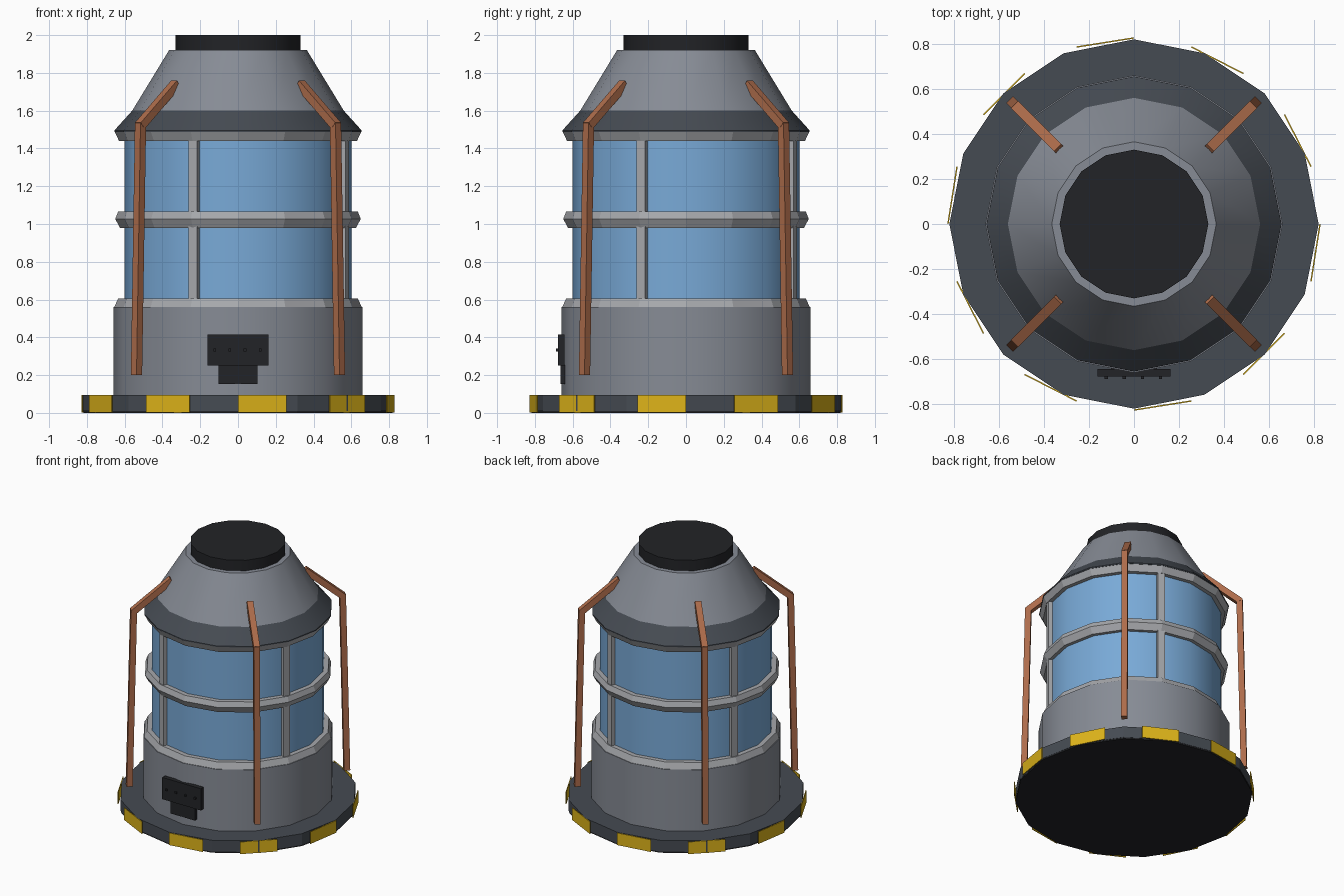
import bpy, bmesh, math
from mathutils import Vector, Matrix

if "Cube" in bpy.data.objects:
    bpy.data.objects.remove(bpy.data.objects["Cube"])

def mat(name, r, g, b):
    m = bpy.data.materials.new(name)
    m.diffuse_color = (r, g, b, 1)
    m.use_nodes = True
    m.node_tree.nodes["Principled BSDF"].inputs["Base Color"].default_value = m.diffuse_color
    return m

SLATE = mat("slate", 0.06, 0.07, 0.085, )
BLACK = mat("black", 0.016, 0.017, 0.02)
STEEL = mat("steel", 0.24, 0.26, 0.30)
TRIM = mat("trim", 0.38, 0.39, 0.41)
GLASS = mat("glass", 0.19, 0.40, 0.68)
COPPER = mat("copper", 0.42, 0.15, 0.07)
YELLOW = mat("yellow", 0.72, 0.45, 0.01)
N = 16

def finish(name, bm, material, smooth=False):
    bmesh.ops.recalc_face_normals(bm, faces=bm.faces)
    me = bpy.data.meshes.new(name)
    bm.to_mesh(me)
    bm.free()
    me.materials.append(material)
    if smooth:
        me.shade_smooth()
        me.set_sharp_from_angle(angle=math.radians(30))
    ob = bpy.data.objects.new(name, me)
    bpy.context.collection.objects.link(ob)
    return ob

def lathe(name, profile, material, smooth=False, closed=False):
    """Revolve (radius, z) points; open profiles get end caps, closed ones form a ring."""
    bm = bmesh.new()
    loops = [[bm.verts.new((r * math.cos(a), r * math.sin(a), z))
              for a in (2 * math.pi * i / N for i in range(N))] for r, z in profile]
    pairs = list(zip(loops, loops[1:]))
    if closed:
        pairs.append((loops[-1], loops[0]))
    else:
        bm.faces.new(loops[0])
        bm.faces.new(loops[-1])
    for lo, hi in pairs:
        for i in range(N):
            j = (i + 1) % N
            bm.faces.new((lo[i], lo[j], hi[j], hi[i]))
    return finish(name, bm, material, smooth)

def box(name, size, matrix, material):
    bm = bmesh.new()
    bmesh.ops.create_cube(bm, size=1, matrix=matrix @ Matrix.Diagonal((*size, 1)))
    return finish(name, bm, material)

def around(deg):
    return Matrix.Rotation(math.radians(deg), 4, 'Z')

def at(x, y, z):
    return Matrix.Translation((x, y, z))

def beam(name, p, q, width, deg, material):
    """Square bar between two (radius, z) points in the vertical plane at angle deg."""
    tilt = math.atan2(q[0] - p[0], q[1] - p[1])
    length = math.hypot(q[0] - p[0], q[1] - p[1])
    m = around(deg) @ at((p[0] + q[0]) / 2, 0, (p[1] + q[1]) / 2) @ Matrix.Rotation(tilt, 4, 'Y')
    return box(name, (width, width, length), m, material)

# Base plate with dark underside
lathe("foot_pad", [(0.818, 0), (0.818, 0.01)], BLACK)
lathe("base_plate", [(0.82, 0.01), (0.82, 0.095)], SLATE)

# Hazard stripes around the base
for k in range(10):
    box(f"hazard_stripe_{k}", (0.006, 0.26, 0.092),
        around(27 + 36 * k) @ at(0.816, 0, 0.049), YELLOW)

# Lower housing, glass and cage rings
lathe("lower_housing", [(0.66, 0.09), (0.66, 0.56), (0.6, 0.56)], STEEL, True)
lathe("glass_cylinder", [(0.6, 0.55), (0.6, 1.48)], GLASS, True)
lathe("lower_ring", [(0.58, 0.555), (0.655, 0.56), (0.635, 0.605), (0.58, 0.605)], TRIM, closed=True)
lathe("middle_ring", [(0.58, 0.98), (0.625, 0.98), (0.65, 1.027), (0.635, 1.065), (0.58, 1.065)],
      TRIM, closed=True)
lathe("upper_ring", [(0.58, 1.44), (0.63, 1.44), (0.652, 1.487), (0.58, 1.487)], TRIM, closed=True)

# Window mullions
for k in range(4):
    box(f"mullion_{k}", (0.05, 0.05, 0.88), around(-22.5 + 90 * k) @ at(0.6, 0, 1.02), TRIM)

# Roof: dark eave, cone and top cap
lathe("roof_eave", [(0.655, 1.487), (0.655, 1.495), (0.56, 1.6)], SLATE, True)
lathe("roof_cone", [(0.56, 1.6), (0.365, 1.92)], STEEL, True)
lathe("top_cap", [(0.33, 1.915), (0.33, 2.0)], BLACK, True)

# Copper struts
for k in range(4):
    beam(f"strut_post_{k}", (0.76, 0.2), (0.73, 1.535), 0.042, 45 + 90 * k, COPPER)
    beam(f"strut_brace_{k}", (0.735, 1.52), (0.465, 1.742), 0.044, 45 + 90 * k, COPPER)

# Control panel on the front
box("control_panel", (0.325, 0.034, 0.165), at(0, -0.661, 0.333), BLACK)
box("panel_tray", (0.205, 0.03, 0.1), at(0, -0.65, 0.203), BLACK)
for k in range(4):
    box(f"panel_stud_{k}", (0.014, 0.014, 0.014), at(-0.123 + 0.08 * k, -0.682, 0.333), BLACK)
